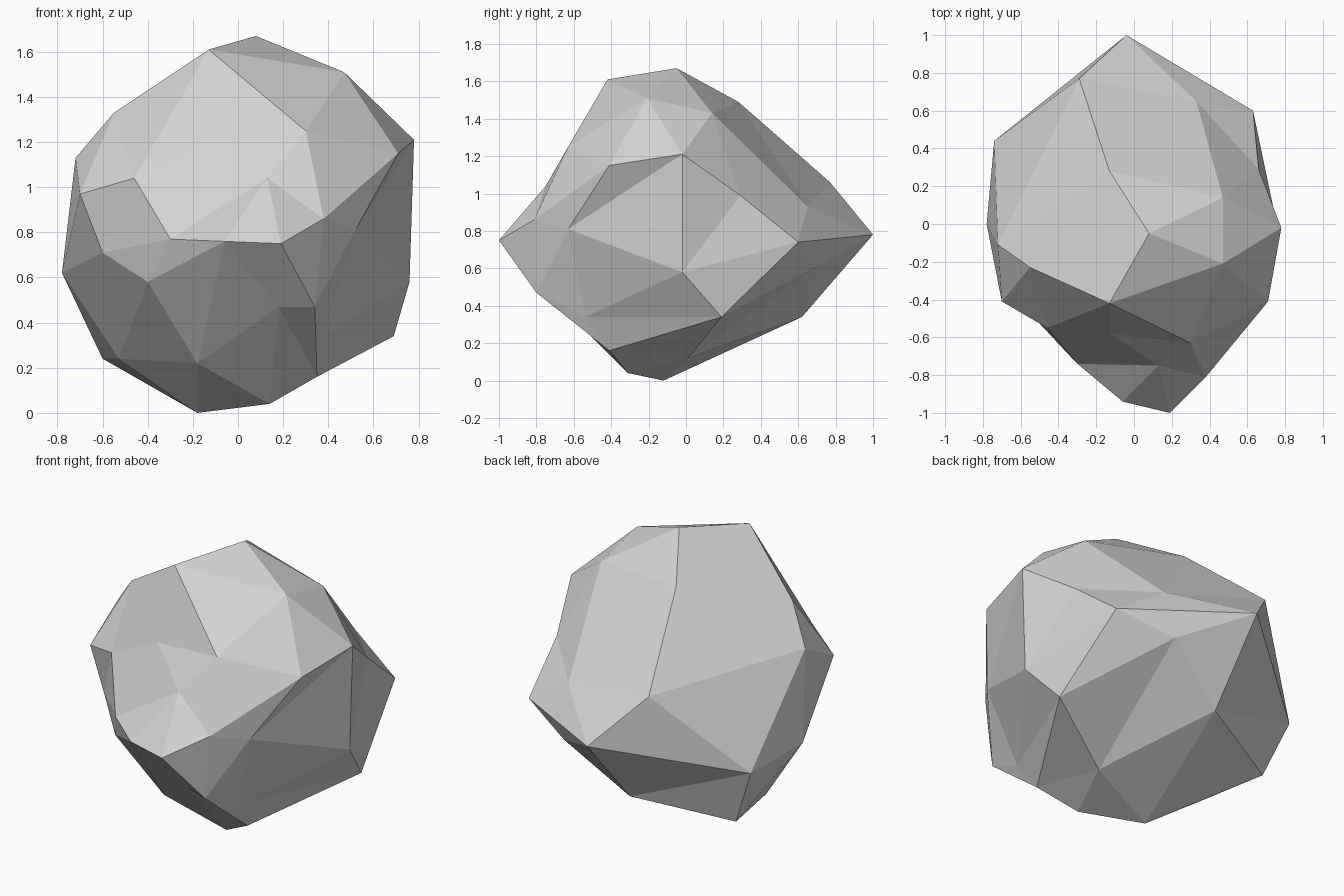
import bpy
import bmesh

# Remove the default cube only
default_cube = bpy.data.objects.get("Cube")
if default_cube:
    bpy.data.objects.remove(default_cube, do_unlink=True)


def make_material(name, colour):
    """Plain single-colour matte material."""
    material = bpy.data.materials.new(name)
    material.use_nodes = True
    material.diffuse_color = colour
    shader = material.node_tree.nodes["Principled BSDF"]
    shader.inputs["Base Color"].default_value = colour
    shader.inputs["Roughness"].default_value = 0.9
    return material


# Boulder outline: rings of corners from crown to base, each running
# anticlockwise from the front
CROWN = [(.08, -.05, 1.67)]
UPPER = [(-.13, -.42, 1.61), (.47, -.21, 1.51), (.47, .14, 1.43),
         (-.13, .28, 1.49), (-.55, -.23, 1.33)]
SHOULDER = [(-.13, -.58, 1.2), (.3, -.63, 1.25), (.71, -.41, 1.15),
            (.78, -.02, 1.21), (.66, .29, .99), (.33, .65, .93),
            (-.29, .77, 1.06), (-.72, -.11, 1.13), (-.7, -.41, .97),
            (-.46, -.55, 1.04)]
MIDDLE = [(-.3, -.74, .77), (.13, -.75, 1.04), (.38, -.81, .86),
          (.52, -.63, .81), (.76, -.02, .58), (.63, .6, .74),
          (-.04, 1, .78), (-.74, .44, .59), (-.78, 0, .62),
          (-.6, -.42, .71)]
FLANK = [(-.06, -.94, .76), (.19, -1, .75), (.34, -.8, .47),
         (.38, -.54, .34), (.69, .19, .34), (.31, .72, .62),
         (-.06, .62, .34), (-.6, .38, .24), (-.53, -.01, .24),
         (-.4, -.6, .58)]
LOWER = [(.18, -.74, .47), (.35, -.41, .16), (.26, .01, .12),
         (-.18, -.12, 0), (-.18, -.45, .22)]
BASE = [(.14, -.31, .04)]


def build_boulder(name, material):
    """Stitch the rings into a faceted ball with five repeated segments."""
    bm = bmesh.new()

    def add_ring(points):
        return [bm.verts.new(point) for point in points]

    crown, = add_ring(CROWN)
    base, = add_ring(BASE)
    upper = add_ring(UPPER)
    lower = add_ring(LOWER)
    shoulder = add_ring(SHOULDER)
    middle = add_ring(MIDDLE)
    flank = add_ring(FLANK)

    segments = len(upper)
    for i in range(segments):
        j = (i + 1) % segments
        up, up_next = upper[i], upper[j]
        low, low_next = lower[i], lower[j]
        # each wide ring has two corners per segment
        sh_a, sh_b, sh_next = shoulder[2 * i], shoulder[2 * i + 1], shoulder[2 * j]
        mid_a, mid_b, mid_next = middle[2 * i], middle[2 * i + 1], middle[2 * j]
        fl_a, fl_b, fl_next = flank[2 * i], flank[2 * i + 1], flank[2 * j]

        facets = [
            # crown cap
            (crown, up, up_next),
            # upper slope
            (up, sh_a, sh_b), (up, sh_b, up_next), (up_next, sh_b, sh_next),
            # upper band
            (sh_a, mid_a, mid_b), (sh_a, mid_b, sh_b),
            (sh_b, mid_b, mid_next), (sh_b, mid_next, sh_next),
            # lower band
            (mid_a, fl_a, mid_b), (mid_b, fl_a, fl_b),
            (mid_b, fl_b, mid_next), (mid_next, fl_b, fl_next),
            # lower slope
            (fl_a, low, fl_b), (fl_b, low, fl_next), (fl_next, low, low_next),
            # base cap
            (base, low_next, low),
        ]
        for facet in facets:
            bm.faces.new(facet)

    bmesh.ops.recalc_face_normals(bm, faces=bm.faces[:])
    for face in bm.faces:
        face.smooth = False

    mesh = bpy.data.meshes.new(name)
    bm.to_mesh(mesh)
    bm.free()
    mesh.materials.append(material)
    boulder = bpy.data.objects.new(name, mesh)
    bpy.context.collection.objects.link(boulder)
    return boulder


stone_grey = make_material("stone grey", (.65, .65, .65, 1))
build_boulder("boulder", stone_grey)
